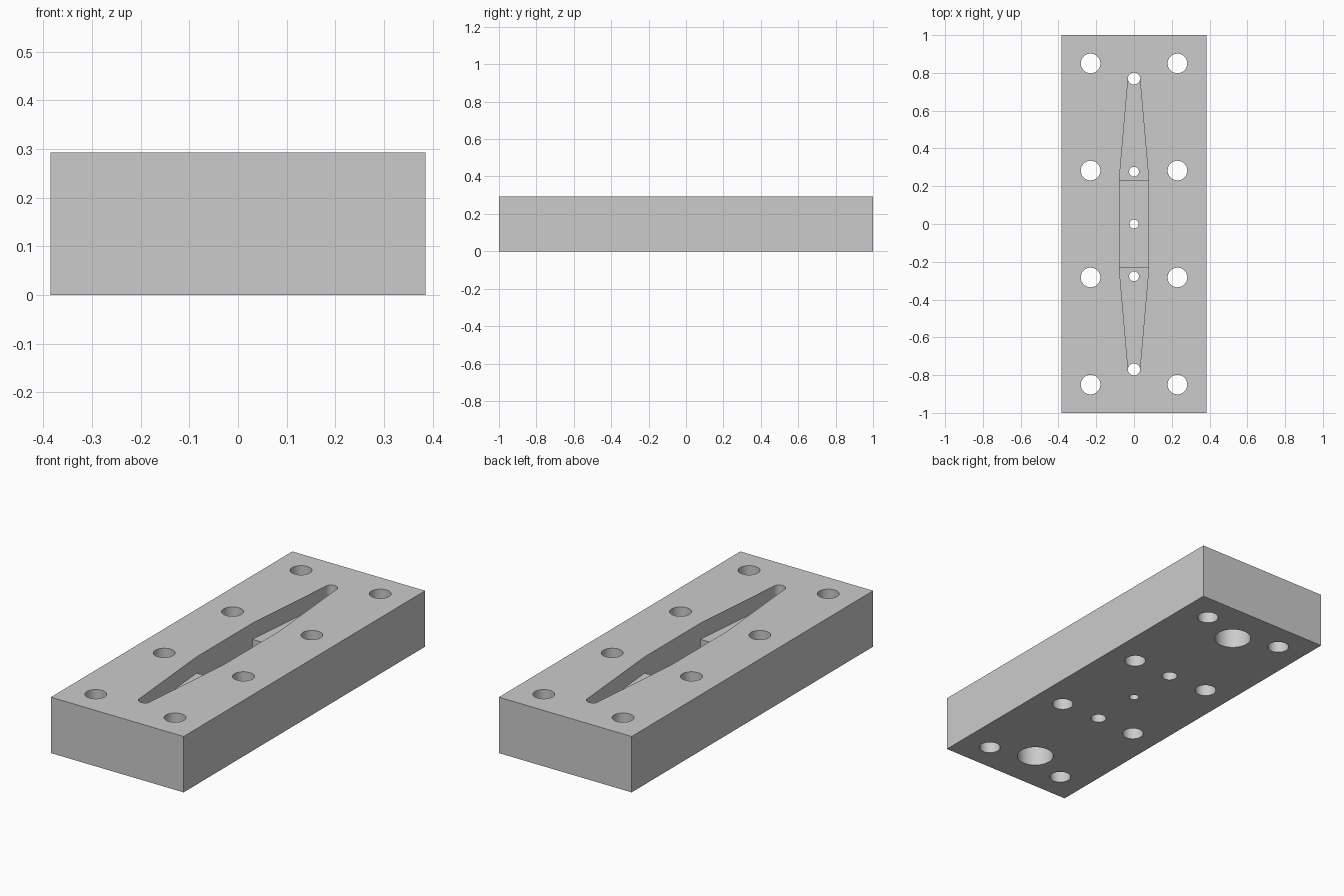
import bpy
import bmesh
import math
from mathutils import Matrix

if "Cube" in bpy.data.objects:
    bpy.data.objects.remove(bpy.data.objects["Cube"], do_unlink=True)

WIDTH, LENGTH, HEIGHT = 0.77, 2.0, 0.293
SHELF_Z, WELL_Z = 0.208, 0.13      # floors of the tapered ends and the centre
WELL_Y, TIP_Y = 0.231, 0.77
ABOVE, BELOW = HEIGHT + 0.1, -0.1

# One plain metal colour
metal = bpy.data.materials.new("light grey metal")
metal.use_nodes = True
grey = (0.6, 0.6, 0.6, 1.0)
metal.diffuse_color = grey
metal.node_tree.nodes["Principled BSDF"].inputs["Base Color"].default_value = grey


def add_object(name, bm):
    bmesh.ops.recalc_face_normals(bm, faces=bm.faces)
    mesh = bpy.data.meshes.new(name)
    bm.to_mesh(mesh)
    bm.free()
    mesh.materials.append(metal)
    obj = bpy.data.objects.new(name, mesh)
    bpy.context.collection.objects.link(obj)
    return obj


def prism(name, outline, bottom, top):
    bm = bmesh.new()
    face = bm.faces.new([bm.verts.new((x, y, bottom)) for x, y in outline])
    raised = bmesh.ops.extrude_face_region(bm, geom=[face])["geom"]
    verts = [v for v in raised if isinstance(v, bmesh.types.BMVert)]
    bmesh.ops.translate(bm, verts=verts, vec=(0, 0, top - bottom))
    return add_object(name, bm)


def rectangle(half_x, half_y):
    return [(-half_x, -half_y), (half_x, -half_y), (half_x, half_y), (-half_x, half_y)]


cutters = []


def drill(name, x, y, radius, bottom=BELOW, top=ABOVE):
    bm = bmesh.new()
    place = Matrix.Translation((x, y, (bottom + top) / 2))
    bmesh.ops.create_cone(bm, cap_ends=True, segments=48, radius1=radius,
                          radius2=radius, depth=top - bottom, matrix=place)
    cutters.append(add_object(name, bm))


# Solid block
block = prism("drilled_block", rectangle(WIDTH / 2, LENGTH / 2), 0, HEIGHT)

# Long tapered pocket with a deeper central well
wide, tip = 0.078, 0.031
right_side = [(tip, -TIP_Y), (wide, -WELL_Y), (wide, WELL_Y), (tip, TIP_Y)]
left_side = [(-x, y) for x, y in reversed(right_side)]
cutters.append(prism("pocket_cutter", right_side + left_side, SHELF_Z, ABOVE))
cutters.append(prism("well_cutter", rectangle(wide, WELL_Y), WELL_Z, SHELF_Z + 0.03))

# Bolt holes along both sides, stepped holes along the middle
for side in (-1, 1):
    for y in (-0.85, -0.283, 0.283, 0.85):
        drill("bolt_hole_cutter", side * 0.23, y, 0.052)
    drill("tip_hole_cutter", 0, side * TIP_Y, 0.032)
    drill("tip_counterbore_cutter", 0, side * TIP_Y, 0.09, top=0.14)
    drill("inner_hole_cutter", 0, side * 0.277, 0.026)
    drill("inner_counterbore_cutter", 0, side * 0.277, 0.038, top=0.12)
drill("centre_hole_cutter", 0, 0, 0.024)

# Cut everything out of the block, then bake the result
for cutter in cutters:
    cut = block.modifiers.new(cutter.name, 'BOOLEAN')
    cut.operation = 'DIFFERENCE'
    cut.solver = 'EXACT'
    cut.object = cutter
bpy.context.view_layer.update()
evaluated = block.evaluated_get(bpy.context.evaluated_depsgraph_get())
baked = bpy.data.meshes.new_from_object(evaluated)
block.modifiers.clear()
block.data = baked
baked.materials.clear()
baked.materials.append(metal)
for face in baked.polygons:
    face.material_index = 0
for cutter in cutters:
    bpy.data.objects.remove(cutter, do_unlink=True)

# Smooth hole walls, sharp edges
for obj in bpy.context.selected_objects:
    obj.select_set(False)
block.select_set(True)
bpy.context.view_layer.objects.active = block
bpy.ops.object.shade_smooth_by_angle(angle=math.radians(30))
